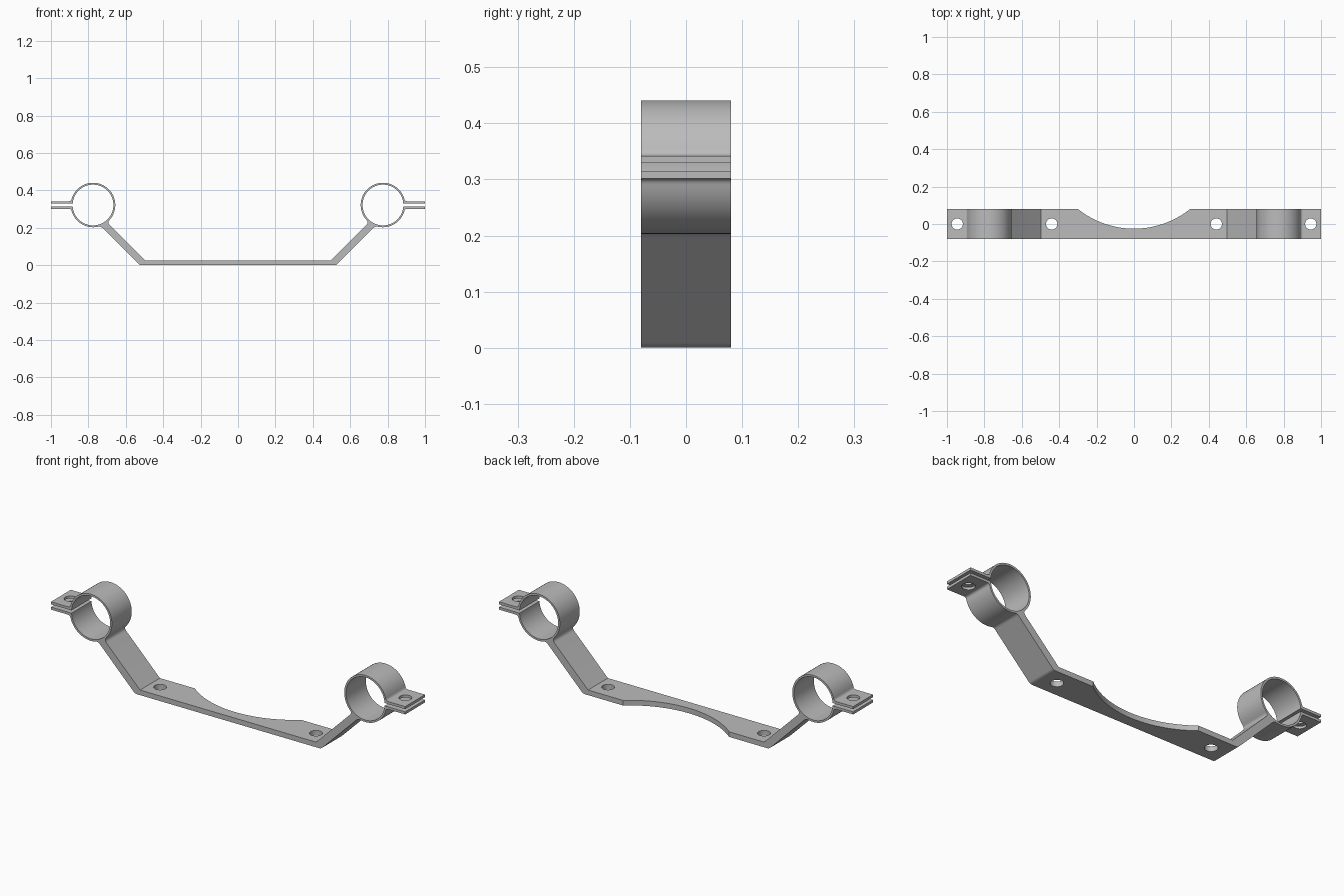
import bpy, bmesh
from math import sin, cos, asin, pi, radians
from mathutils import Vector

cube = bpy.data.objects.get("Cube")
if cube:
    bpy.data.objects.remove(cube, do_unlink=True)

HALF_DEPTH = 0.08
PLATE = 0.026                      # base thickness
CX, CZ = 0.775, 0.322              # clamp ring centre
R_OUT, R_IN = 0.119, 0.109
GAP, EAR = 0.007, 0.02             # half gap, outer ear offset
ARM_OUT, ARM_IN = 0.525, 0.471     # arm lines: x - z

metal = bpy.data.materials.new("grey metal")
metal.use_nodes = True
colour = (0.50, 0.50, 0.50, 1)
metal.diffuse_color = colour
metal.node_tree.nodes["Principled BSDF"].inputs["Base Color"].default_value = colour


def arc(radius, start, end, steps):
    """Points on the clamp ring between two angles."""
    return [Vector((CX + radius * cos(start + (end - start) * i / steps),
                    CZ + radius * sin(start + (end - start) * i / steps)))
            for i in range(steps + 1)]


def ring_point(angle):
    return arc(R_OUT, angle, angle, 1)[0]


def fillet(a, corner, b, steps=6):
    """Soft corner from a to b."""
    a, corner, b = Vector(a), Vector(corner), Vector(b)
    return [a * (1 - t) ** 2 + corner * 2 * t * (1 - t) + b * t ** 2
            for t in (i / steps for i in range(steps + 1))]


def half_profile():
    """Right half of the bracket outline, from the underside to the top."""
    offset = lambda line: asin((line - CX + CZ) / 2 ** 0.5 / R_OUT)
    hit_out = radians(-135) + offset(ARM_OUT)
    hit_in = radians(-135) + offset(ARM_IN)
    ear, slot = asin(EAR / R_OUT), asin(GAP / R_IN)
    soft = radians(6)
    d = Vector((0.011, 0.011))
    pts = fillet((ARM_OUT - 0.012, 0), (ARM_OUT, 0), (ARM_OUT + 0.008, 0.008))
    # arm underside into the ring
    c = ring_point(hit_out)
    pts += fillet(c - d, c, ring_point(hit_out + soft))
    pts += arc(R_OUT, hit_out + soft, -ear - soft, 24)[1:-1]
    # lower ear, bore, upper ear
    c = ring_point(-ear)
    pts += fillet(ring_point(-ear - soft), c, c + Vector((0.012, 0)))
    pts += [Vector((1, CZ - EAR)), Vector((1, CZ - GAP))]
    pts += arc(R_IN, -slot, slot - 2 * pi, 72)
    pts += [Vector((1, CZ + GAP)), Vector((1, CZ + EAR))]
    c = ring_point(ear)
    pts += fillet(c + Vector((0.012, 0)), c, ring_point(ear + soft))
    # ring top back down to the arm
    end = 2 * pi + hit_in - soft * 1.5
    pts += arc(R_OUT, ear + soft, end, 54)[1:-1]
    c = ring_point(hit_in)
    pts += fillet(ring_point(end), c, c - d * 1.3)
    pts.append(Vector((ARM_IN + PLATE, PLATE)))
    return pts


def finish(bm, name):
    bmesh.ops.recalc_face_normals(bm, faces=bm.faces)
    mesh = bpy.data.meshes.new(name)
    bm.to_mesh(mesh)
    bm.free()
    obj = bpy.data.objects.new(name, mesh)
    bpy.context.collection.objects.link(obj)
    mesh.materials.append(metal)
    return obj


# Bent strap with two split clamps, extruded front to back
right = half_profile()
outline = right + [Vector((-p.x, p.y)) for p in reversed(right)]
bm = bmesh.new()
face = bm.faces.new([bm.verts.new((p.x, -HALF_DEPTH, p.y)) for p in outline])
res = bmesh.ops.extrude_face_region(bm, geom=[face])
bmesh.ops.translate(bm, vec=(0, 2 * HALF_DEPTH, 0),
                    verts=[g for g in res["geom"] if isinstance(g, bmesh.types.BMVert)])
bracket = finish(bm, "clamp_bracket")


def cut(x, y, z, radius, depth, segments):
    """Drill a vertical round hole through the bracket."""
    bm = bmesh.new()
    bmesh.ops.create_cone(bm, cap_ends=True, segments=segments,
                          radius1=radius, radius2=radius, depth=depth)
    bmesh.ops.translate(bm, vec=(x, y, z), verts=bm.verts)
    cutter = finish(bm, "hole_cutter")
    cutter.hide_render = True
    mod = bracket.modifiers.new("hole", "BOOLEAN")
    mod.operation, mod.solver, mod.object = "DIFFERENCE", "EXACT", cutter
    bpy.ops.object.modifier_apply(modifier=mod.name)
    bpy.data.objects.remove(cutter, do_unlink=True)


bpy.ops.object.select_all(action="DESELECT")
bracket.select_set(True)
bpy.context.view_layer.objects.active = bracket

# Curved relief in the back edge, then screw holes in base and ears
cut(0, 0.456, 0, 0.481, 0.2, 160)
for side in (-1, 1):
    cut(side * 0.44, 0, 0, 0.03, 0.2, 32)
    cut(side * 0.945, 0, CZ, 0.03, 0.2, 32)

bpy.ops.object.shade_smooth_by_angle(angle=radians(30))
